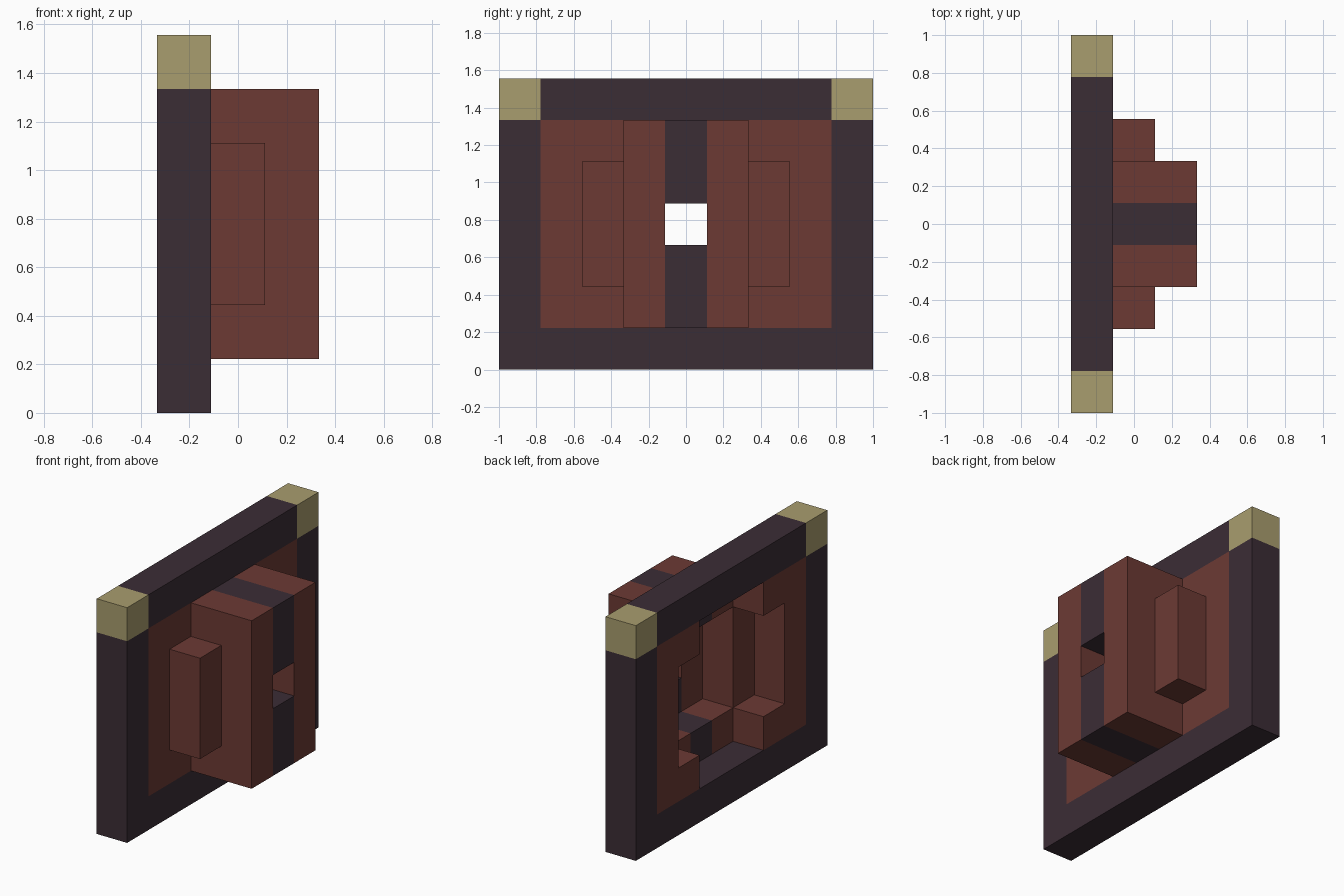
import bpy
import bmesh
from mathutils import Vector

if "Cube" in bpy.data.objects:
    bpy.data.objects.remove(bpy.data.objects["Cube"], do_unlink=True)

UNIT = 2 / 9                      # block edge; the model is 3 x 9 x 7 blocks
ORIGIN = Vector((-1.5, -4.5, 0))  # lower corner, in blocks


def material(name, rgb):
    mat = bpy.data.materials.new(name)
    mat.use_nodes = True
    mat.diffuse_color = (*rgb, 1)
    mat.node_tree.nodes["Principled BSDF"].inputs["Base Color"].default_value = (*rgb, 1)
    return mat


plum = material("dark plum", (0.044, 0.026, 0.036))
brick = material("brick red", (0.150, 0.042, 0.034))
sand = material("sand", (0.397, 0.337, 0.156))


def blocks(xs, ys, zs):
    """All block positions in the given (first, last) ranges."""
    span = lambda r: range(r[0], r[1] + 1)
    return {(x, y, z) for x in span(xs) for y in span(ys) for z in span(zs)}


def mirrored(cells):
    return {(x, 8 - y, z) for x, y, z in cells}


parts = {}


def part(name, mat, cells):
    parts[name] = (mat, cells)


def part_pair(name, mat, cells):
    part("front_" + name, mat, cells)
    part("back_" + name, mat, mirrored(cells))


# Upright rectangular frame with contrasting top corners
corner = {(0, 0, 6)}
part("frame", plum, blocks((0, 0), (0, 8), (0, 6)) - blocks((0, 0), (1, 7), (1, 5))
     - corner - mirrored(corner))
part_pair("corner_cap", sand, corner)

# Infill panels, each with an opening behind its bump
part_pair("panel", brick, blocks((0, 0), (1, 2), (1, 5)) - blocks((0, 0), (2, 2), (2, 4)))
part_pair("side_bump", brick, blocks((1, 1), (2, 2), (2, 4)))

# Protruding centre box, hollow inside, with a small window through it
hollow = blocks((1, 1), (3, 5), (2, 4))
part_pair("centre_side", brick, blocks((1, 2), (3, 3), (1, 5)) - hollow)
part("centre_stripe", plum, blocks((1, 2), (4, 4), (1, 5)) - hollow - {(2, 4, 3)})

# Build each part from its exposed block faces only
occupied = set().union(*(cells for _, cells in parts.values()))


def build(name, mat, cells):
    bm = bmesh.new()
    for cell in sorted(cells):
        centre = Vector(cell) + Vector((0.5, 0.5, 0.5)) + ORIGIN
        for axis in range(3):
            for sign in (-1, 1):
                normal = Vector((0, 0, 0))
                normal[axis] = sign
                if tuple(int(a + b) for a, b in zip(cell, normal)) in occupied:
                    continue
                u = Vector((0, 0, 0))
                u[(axis + 1) % 3] = 1
                v = normal.cross(u)
                ring = (-u - v, u - v, u + v, v - u)
                bm.faces.new([bm.verts.new((centre + (normal + c) / 2) * UNIT) for c in ring])
    bmesh.ops.remove_doubles(bm, verts=bm.verts, dist=UNIT / 100)
    mesh = bpy.data.meshes.new(name)
    bm.to_mesh(mesh)
    bm.free()
    mesh.materials.append(mat)
    bpy.context.collection.objects.link(bpy.data.objects.new(name, mesh))


for name, (mat, cells) in parts.items():
    build(name, mat, cells)
